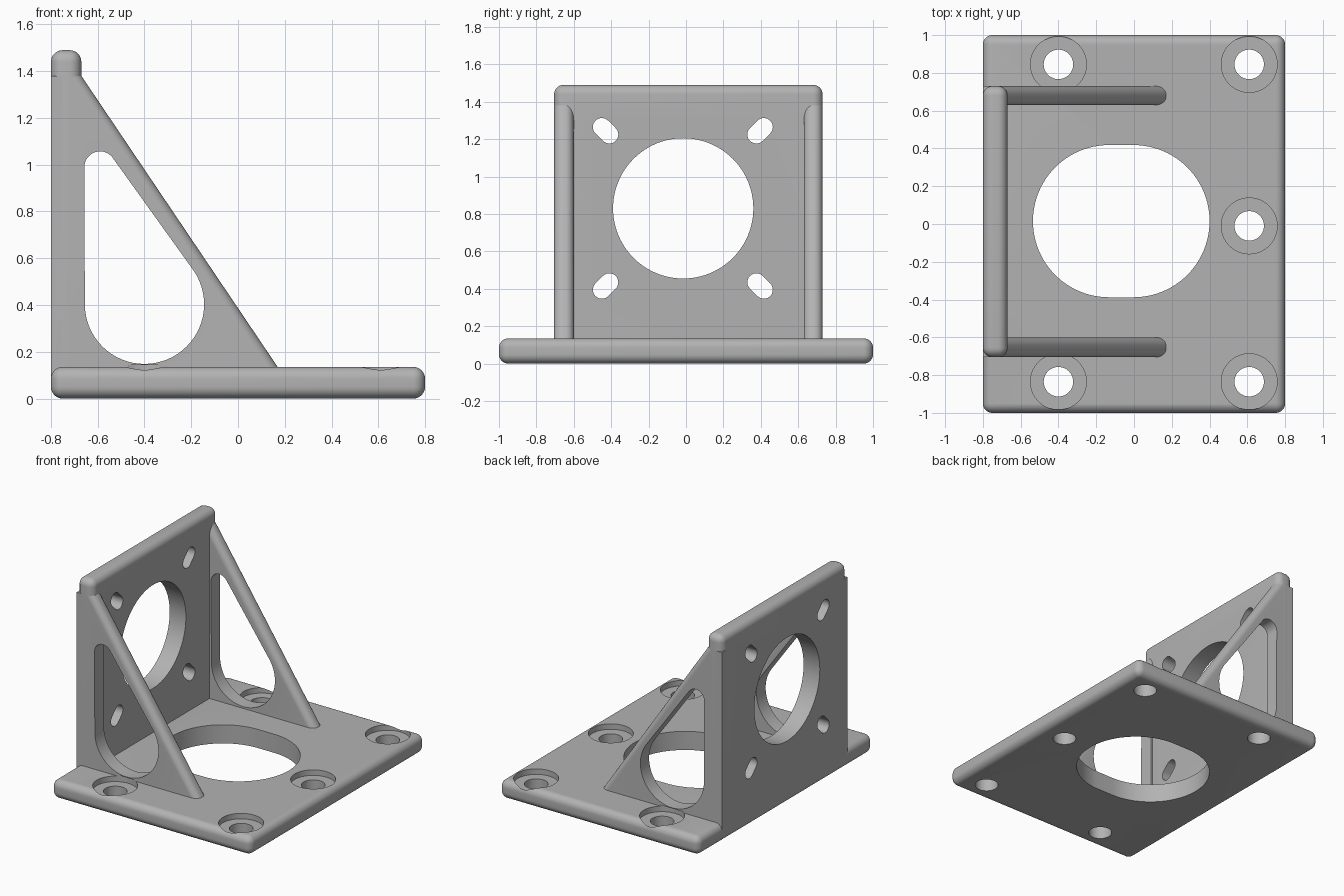
import bpy
import bmesh
from math import cos, sin, tau, radians

cube = bpy.data.objects.get("Cube")
if cube:
    bpy.data.objects.remove(cube, do_unlink=True)

grey = bpy.data.materials.new("plain grey")
grey.use_nodes = True
grey.diffuse_color = (0.45, 0.45, 0.45, 1)
grey.node_tree.nodes["Principled BSDF"].inputs["Base Color"].default_value = grey.diffuse_color

PLACE = {
    "X": lambda u, v, w: (w, u, v),
    "Y": lambda u, v, w: (u, w, v),
    "Z": lambda u, v, w: (u, v, w),
}


def circle(u, v, r, n=64):
    return [(u + r * cos(tau * i / n), v + r * sin(tau * i / n)) for i in range(n)]


def rectangle(u0, u1, v0, v1):
    return [(u0, v0), (u1, v0), (u1, v1), (u0, v1)]


def prism(name, outline, axis, lo, hi, radius=0, rounded=None):
    """Convex outline extruded along an axis, with chosen edges rounded."""
    bm = bmesh.new()
    for w in (lo, hi):
        for u, v in outline:
            bm.verts.new(PLACE[axis](u, v, w))
    hull = bmesh.ops.convex_hull(bm, input=bm.verts[:])
    spare = {g for g in hull["geom_interior"] + hull["geom_unused"]
             if isinstance(g, bmesh.types.BMVert)}
    bmesh.ops.delete(bm, geom=list(spare), context="VERTS")
    bmesh.ops.dissolve_limit(bm, angle_limit=0.01, verts=bm.verts[:], edges=bm.edges[:])
    if radius:
        edges = [e for e in bm.edges if rounded(*(v.co for v in e.verts))]
        bmesh.ops.bevel(bm, geom=edges, offset=radius, segments=8,
                        profile=0.5, affect="EDGES")
    bmesh.ops.recalc_face_normals(bm, faces=bm.faces[:])
    mesh = bpy.data.meshes.new(name)
    bm.to_mesh(mesh)
    bm.free()
    obj = bpy.data.objects.new(name, mesh)
    bpy.context.collection.objects.link(obj)
    mesh.materials.append(grey)
    return obj


def activate(obj):
    bpy.ops.object.select_all(action="DESELECT")
    obj.select_set(True)
    bpy.context.view_layer.objects.active = obj


def cut(obj, outline, axis, lo, hi):
    cutter = prism("cutter", outline, axis, lo, hi)
    cutter.hide_render = True
    activate(obj)
    mod = obj.modifiers.new("cut", "BOOLEAN")
    mod.operation, mod.solver, mod.object = "DIFFERENCE", "EXACT", cutter
    bpy.ops.object.modifier_apply(modifier=mod.name)
    bpy.data.objects.remove(cutter, do_unlink=True)


def finish(obj):
    activate(obj)
    bpy.ops.object.shade_smooth_by_angle(angle=radians(30))


TOP = 0.135
SINK = 0.065          # upright parts end inside the base
SEAT = TOP - 0.04     # floor of the screw recesses
SCREWS = [(-0.4, 0.845), (-0.4, -0.835), (0.61, 0.845), (0.61, -0.01), (0.61, -0.835)]

# Base plate with rounded edges, oblong opening and recessed screw holes
base = prism("base_plate", rectangle(-0.8, 0.8, -1, 1), "Z", 0, TOP, 0.05,
             lambda a, b: True)
cut(base, circle(-0.132, 0.015, 0.403, 96) + circle(-0.003, 0.015, 0.403, 96),
    "Z", -0.1, 0.3)
for x, y in SCREWS:
    cut(base, circle(x, y, 0.148), "Z", SEAT, 0.3)
    cut(base, circle(x, y, 0.078), "Z", -0.1, 0.3)
finish(base)

# Upright mounting plate with round opening and four diagonal slots
plate = prism("upright_plate", rectangle(-0.705, 0.73, SINK, 1.49), "X", -0.8, -0.67,
              0.05, lambda a, b: max(a.z, b.z) > 1)
cut(plate, circle(-0.015, 0.83, 0.375, 96), "X", -1, -0.5)
for sy in (-1, 1):
    for sz in (-1, 1):
        y, z = -0.017 + sy * 0.413, 0.83 + sz * 0.415
        slot = [p for d in (-0.02, 0.02)
                for p in circle(y + sy * d, z + sz * d, 0.048, 32)]
        cut(plate, slot, "X", -1, -0.5)
finish(plate)

# Triangular side braces with rounded slope and teardrop opening
slope = [(-0.8, SINK), (-0.8, 1.38), (-0.67, 1.38), (0.217, SINK)]
for name, lo, hi in (("right_brace", -0.705, -0.6), ("left_brace", 0.63, 0.73)):
    brace = prism(name, slope, "Y", lo, hi, 0.045,
                  lambda a, b: abs(a.x - b.x) > 0.5 and abs(a.z - b.z) > 0.5)
    cut(brace, circle(-0.4, 0.403, 0.255) + circle(-0.59, 0.99, 0.067), "Y", -1, 1)
    for x, y in SCREWS[:2]:
        cut(brace, circle(x, y, 0.148), "Z", SEAT, TOP + 0.008)
    finish(brace)
